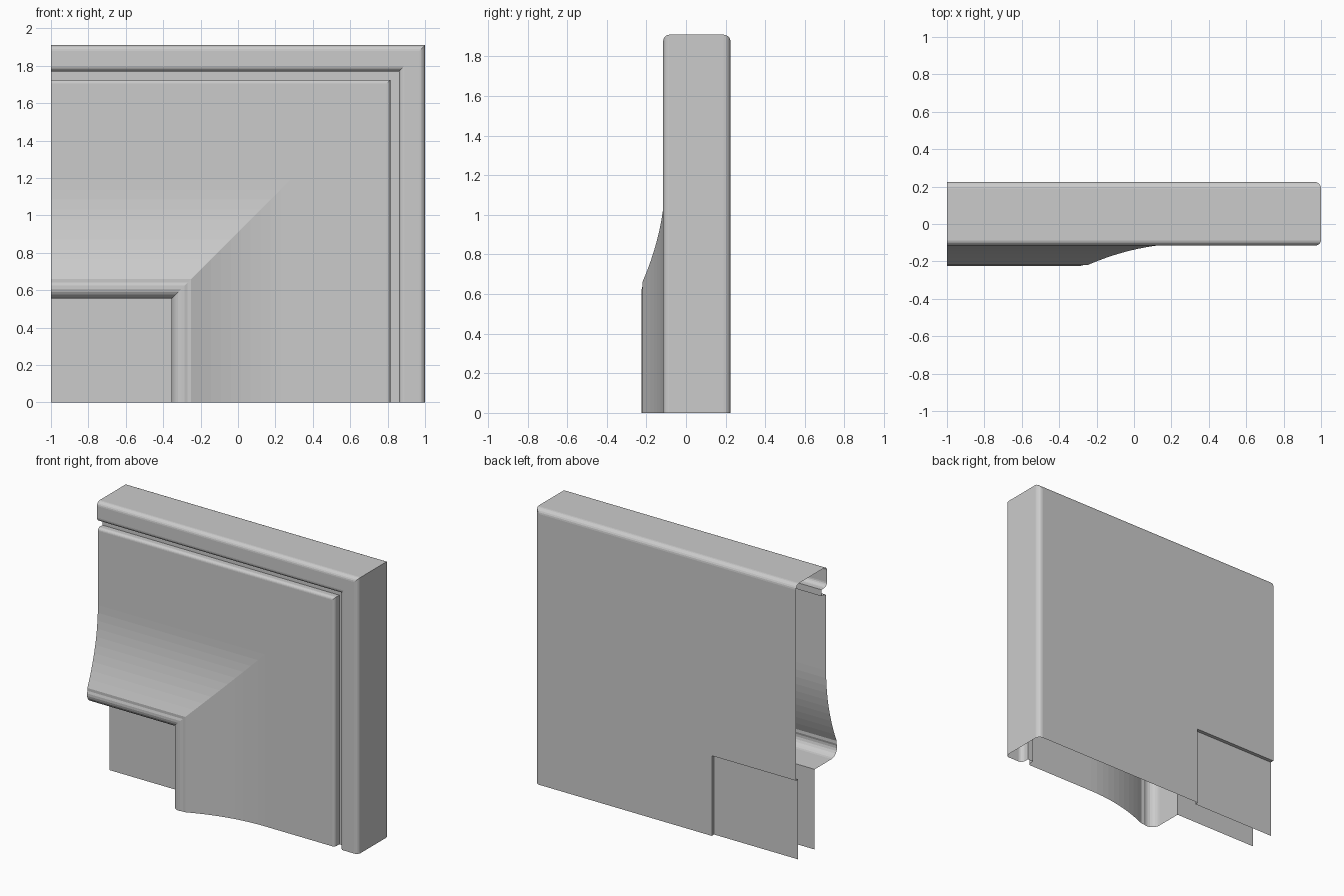
import bpy
from math import sin, cos, pi, radians

if "Cube" in bpy.data.objects:
    bpy.data.objects.remove(bpy.data.objects["Cube"])

TOP = 1.91            # height of the outer edge
INNER = 1.355         # frame width, measured inward from the outer edge
BACK, FRONT, FIELD = 0.225, -0.115, -0.105


def arc(cd, cy, rd, ry, a0, a1, n=5):
    """Elliptical arc in (inset, depth) profile space."""
    out = []
    for i in range(n + 1):
        a = radians(a0 + (a1 - a0) * i / n)
        out.append((cd + rd * cos(a), cy + ry * sin(a)))
    return out


def make_object(name, verts, faces):
    mesh = bpy.data.meshes.new(name)
    mesh.from_pydata(verts, [], faces)
    mesh.update()
    obj = bpy.data.objects.new(name, mesh)
    bpy.context.collection.objects.link(obj)
    return obj


# Frame cross-section: (inset from outer edge, depth y), back to front
profile = [(INNER, 0.2), (INNER, BACK)]
profile += arc(0.035, BACK - 0.035, 0.035, 0.035, 90, 180)        # back outer round
profile += arc(0.03, FRONT + 0.03, 0.03, 0.03, 180, 270)          # front outer round
profile += arc(0.11, FRONT + 0.03, 0.03, 0.03, 270, 360)          # rim inner round
profile += [(0.14, -0.055), (0.185, -0.055)]                      # groove
profile += arc(0.205, FIELD + 0.02, 0.02, 0.02, 180, 270)         # field edge round
for i in range(11):                                               # cove rising to the lip
    t = 0.53 * i / 10
    profile.append((0.72 + t, FIELD - 0.41 * t * t))
profile += arc(1.295, -0.165, 0.06, 0.06, 245, 360, 7)            # rounded lip
profile.append((INNER, 0.02))

# Mitred sweep: up the right side, then left along the top
verts, faces = [], []
for d, y in profile:
    verts += [(1 - d, y, 0), (1 - d, y, TOP - d), (-1, y, TOP - d)]
for i in range(len(profile) - 1):
    for j in range(2):
        a, b = i * 3 + j, (i + 1) * 3 + j
        faces.append((a, a + 1, b + 1, b))
make_object("mitred_corner_frame", verts, faces)

# Recessed inner panels, front and back
for name, y in (("front_inner_panel", 0.02), ("back_inner_panel", 0.2)):
    x, z = 1 - INNER, TOP - INNER
    quad = [(-1, y, 0), (x, y, 0), (x, y, z), (-1, y, z)]
    make_object(name, quad, [(0, 1, 2, 3) if y < 0.1 else (3, 2, 1, 0)])
